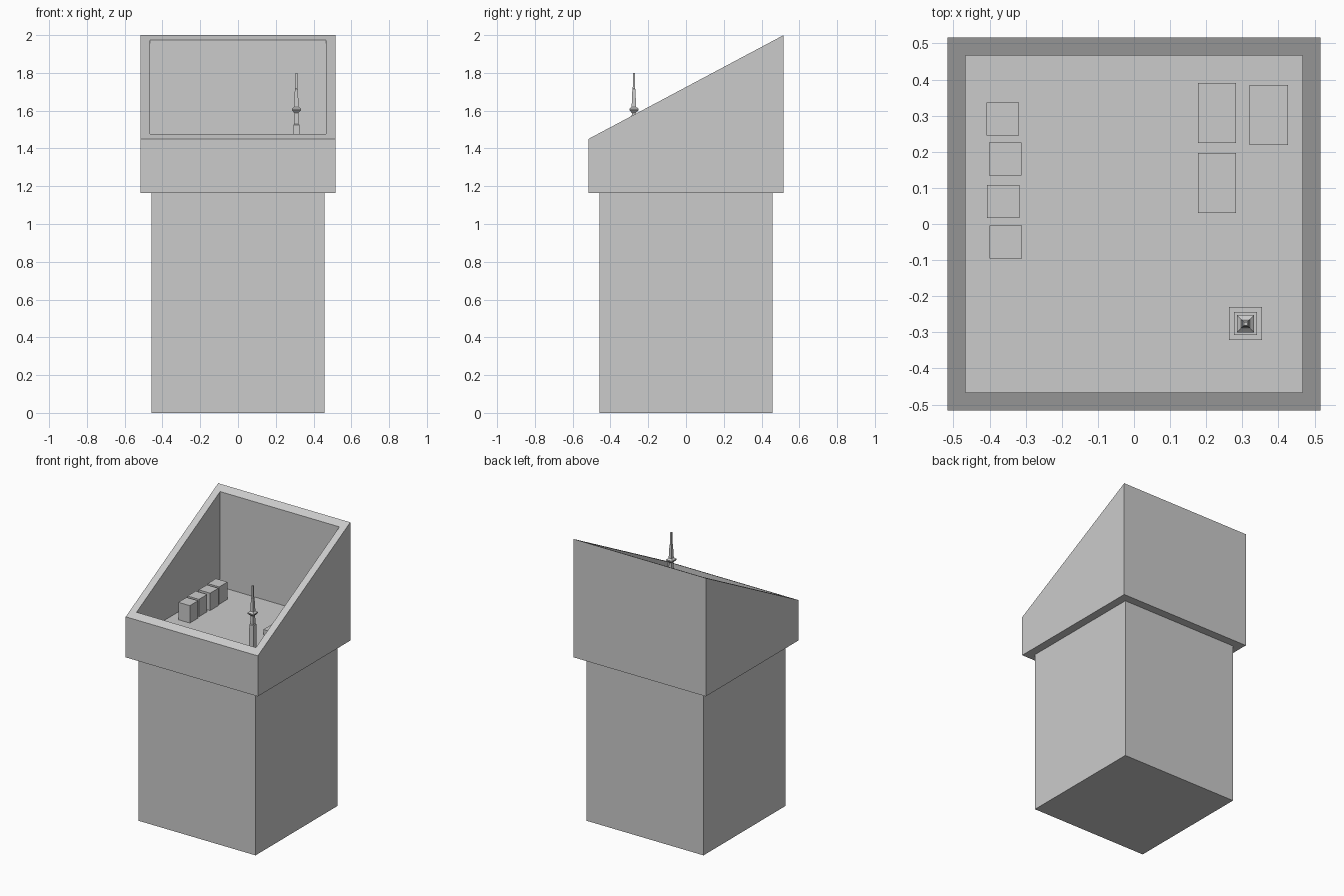
import bpy, bmesh, math

if "Cube" in bpy.data.objects:
    bpy.data.objects.remove(bpy.data.objects["Cube"])

OUT, INN = 0.517, 0.467      # half widths of display case, outside and inside
BOTTOM, FLOOR = 1.163, 1.30


def finish(name, bm):
    bmesh.ops.recalc_face_normals(bm, faces=bm.faces)
    mesh = bpy.data.meshes.new(name)
    bm.to_mesh(mesh)
    bm.free()
    obj = bpy.data.objects.new(name, mesh)
    bpy.context.collection.objects.link(obj)
    return obj


def square(bm, half, height, cx=0, cy=0):
    """Ring of four vertices; height may be a number or a function of y."""
    h = height if callable(height) else (lambda y: height)
    return [bm.verts.new((cx + sx * half, cy + sy * half, h(cy + sy * half)))
            for sx, sy in ((-1, -1), (1, -1), (1, 1), (-1, 1))]


def stack(name, sections, cx=0, cy=0):
    """Closed solid skinned through square sections (half width, height)."""
    bm = bmesh.new()
    rings = [square(bm, s, z, cx, cy) for s, z in sections]
    for a, b in zip(rings, rings[1:]):
        for i in range(4):
            j = (i + 1) % 4
            bm.faces.new((a[i], a[j], b[j], b[i]))
    bm.faces.new(rings[0])
    bm.faces.new(rings[-1])
    return finish(name, bm)


def block(name, x0, x1, y0, y1, z0, z1):
    bm = bmesh.new()
    bmesh.ops.create_cube(bm, size=1)
    for v in bm.verts:
        v.co = ((x0 + x1) / 2 + v.co.x * (x1 - x0),
                (y0 + y1) / 2 + v.co.y * (y1 - y0),
                (z0 + z1) / 2 + v.co.z * (z1 - z0))
    return finish(name, bm)


def slope(y):
    return 1.45 + (y + OUT) * 0.55 / (2 * OUT)


# Pedestal
stack("pedestal", [(0.458, 0), (0.458, BOTTOM)])

# Open case with a slanted rim and a sunken floor
stack("display_case", [(OUT, BOTTOM), (OUT, slope), (INN, slope), (INN, FLOOR)])

# Column of four model buildings on the left
for i, (x, y) in enumerate([(-0.364, 0.291), (-0.357, 0.180),
                            (-0.362, 0.062), (-0.355, -0.050)]):
    block(f"tall_block_{i + 1}", x - 0.045, x + 0.045,
          y - 0.046, y + 0.046, FLOOR, 1.423)

# Three low model buildings on the right
for i, (x, y) in enumerate([(0.23, 0.308), (0.373, 0.302), (0.23, 0.113)]):
    block(f"low_block_{i + 1}", x - 0.053, x + 0.053,
          y - 0.083, y + 0.083, FLOOR, 1.337)

# Model tower: stepped base, shaft, flared collar and spire
stack("spire_tower", [
    (0.0455, FLOOR), (0.0455, 1.325), (0.032, 1.325), (0.032, 1.35),
    (0.018, 1.35), (0.016, 1.525), (0.012, 1.53), (0.011, 1.588),
    (0.016, 1.594), (0.024, 1.603), (0.024, 1.61), (0.014, 1.619),
    (0.012, 1.62), (0.008, 1.715), (0.006, 1.717), (0.005, 1.80),
], 0.309, -0.276)
